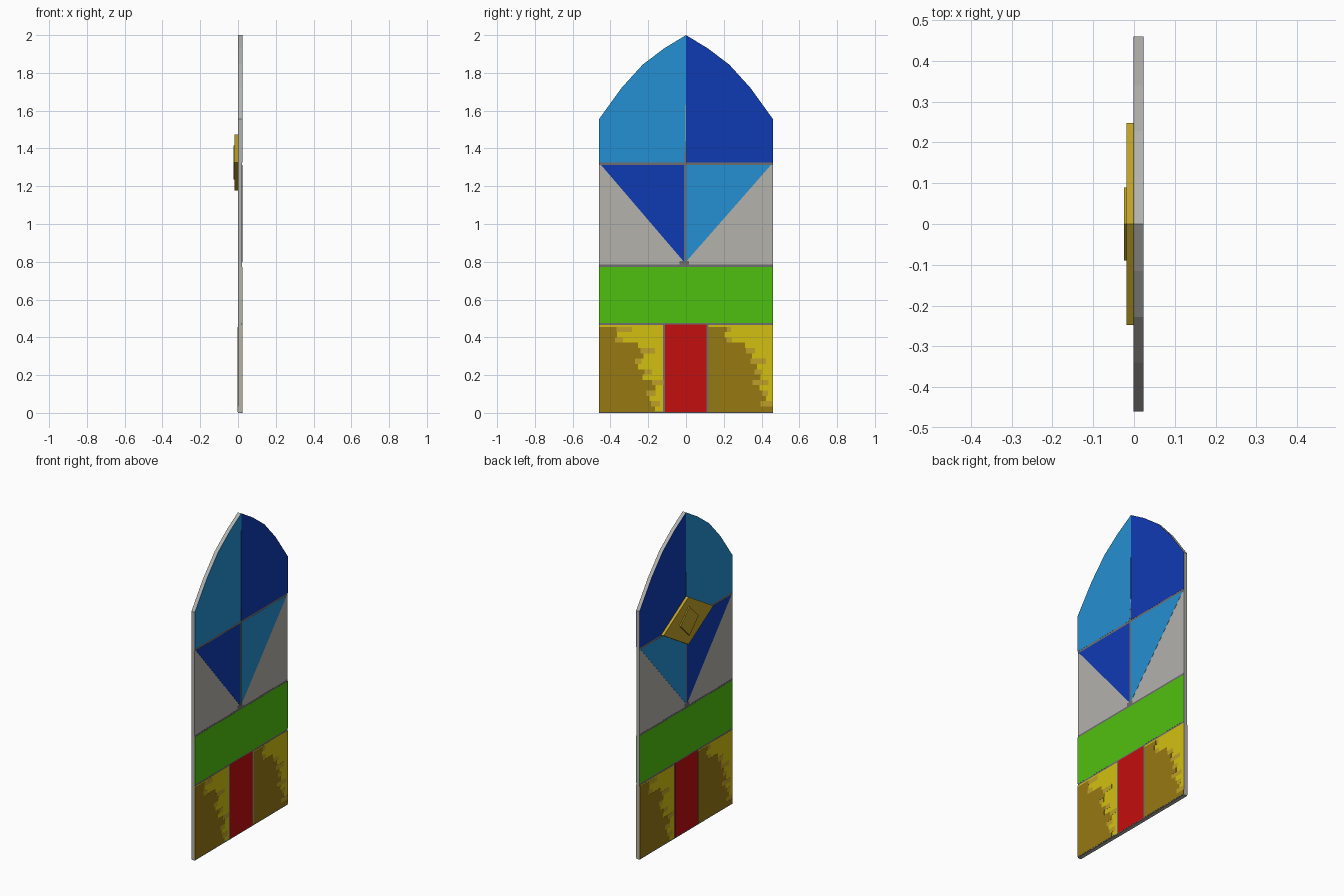
import bpy, bmesh, random

cube = bpy.data.objects.get("Cube")
if cube:
    bpy.data.objects.remove(cube, do_unlink=True)


def material(name, hex_colour):
    # convert a display colour to linear
    rgb = []
    for i in range(3):
        c = ((hex_colour >> (16 - 8 * i)) & 255) / 255
        rgb.append(c / 12.92 if c <= 0.04 else ((c + 0.055) / 1.055) ** 2.4)
    colour = (*rgb, 1)
    m = bpy.data.materials.new(name)
    m.use_nodes = True
    m.diffuse_color = colour
    m.node_tree.nodes["Principled BSDF"].inputs["Base Color"].default_value = colour
    return m


GREY = material("stone grey", 0xB4B2AC)
LEAD = material("lead grey", 0x6E6E70)
LIGHT = material("light blue", 0x2590D2)
DARK = material("dark blue", 0x0F3AB4)
GREEN = material("green", 0x50C010)
RED = material("red", 0xC40E0E)
YELLOW = material("yellow", 0xD2C010)
BROWN = material("brown", 0x967812)
GOLD = material("gold", 0xBEA028)


def prism(name, points, x0, x1, mat):
    """Extrude a (y, z) outline from x0 to x1."""
    bm = bmesh.new()
    low = [bm.verts.new((x0, y, z)) for y, z in points]
    high = [bm.verts.new((x1, y, z)) for y, z in points]
    bm.faces.new(low)
    bm.faces.new(high)
    n = len(points)
    for i in range(n):
        j = (i + 1) % n
        bm.faces.new((low[i], low[j], high[j], high[i]))
    bmesh.ops.recalc_face_normals(bm, faces=bm.faces)
    mesh = bpy.data.meshes.new(name)
    bm.to_mesh(mesh)
    bm.free()
    mesh.materials.append(mat)
    ob = bpy.data.objects.new(name, mesh)
    bpy.context.collection.objects.link(ob)
    return ob


THICK, SKIN, HALF = 0.022, 0.0004, 0.46


def paint(name, points, mat, layer=1, flip_back=False):
    """Thin plates on both broad sides of the panel."""
    t = SKIN * layer
    prism(name + "_right", points, THICK - SKIN, THICK + t, mat)
    back = [(-y, z) for y, z in points] if flip_back else points
    prism(name + "_left", back, -t, SKIN, mat)


def box(y0, y1, z0, z1):
    return [(y0, z0), (y1, z0), (y1, z1), (y0, z1)]


def mirror(points):
    return [(-y, z) for y, z in points]


# Panel with a pointed arch top
arch = [(-HALF, 1.556), (-0.34, 1.722), (-0.228, 1.845), (-0.115, 1.93), (0, 2.0)]
outline = [(-HALF, 0)] + arch + mirror(arch[:-1])[::-1] + [(HALF, 0)]
prism("panel", outline, 0, THICK, GREY)

# Lead lines between the panes
for z in (1.32, 0.777, 0.47):
    paint("lead_line", box(-HALF, HALF, z - 0.008, z + 0.008), LEAD)
paint("centre_lead", box(-0.014, 0.002, 0.78, 1.44), LEAD)
paint("lead_knot", box(-0.035, 0.015, 0.78, 0.805), LEAD)
paint("base_lead", box(-HALF, HALF, 0, 0.012), LEAD)
paint("door_frame", box(-0.122, 0.118, 0, 0.475), LEAD, 2)

# Upper panes
paint("upper_light_pane", [(-HALF, 1.326)] + arch + [(-0.002, 1.44), (-0.011, 1.326)], LIGHT, 2)
paint("upper_dark_pane", mirror([(-HALF, 1.326)] + arch + [(0, 1.326)]), DARK, 2)

# Lower triangular panes
paint("lower_dark_pane", [(-0.45, 1.313), (-0.011, 1.313), (-0.011, 0.80)], DARK, 2)
paint("lower_light_pane", [(0.45, 1.313), (0, 1.313), (0, 0.80)], LIGHT, 2)

# Green band and red door
paint("green_band", box(-HALF, HALF, 0.475, 0.773), GREEN, 2)
paint("red_door", box(-0.112, 0.108, 0.005, 0.468), RED, 3)

# Mottled walls: yellow ground, ragged brown shade and gold streaks
random.seed(4)
WALL, ROWS = 0.34, 16
for start in (-HALF, 0.12):
    paint("yellow_wall", box(start, start + WALL, 0.008, 0.464), YELLOW, 2, True)
    edge = []
    for r in range(ROWS):
        z0 = 0.006 + r * 0.45 / ROWS
        z1 = z0 + 0.45 / ROWS
        f = r / ROWS
        reach = WALL * min(1, max(0.12, 0.92 - 0.5 * f + random.uniform(-0.1, 0.1)))
        if f > 0.8:
            reach *= 0.55
        edge += [(start + reach, z0), (start + reach, z1)]
        if r % 2:
            end = min(start + WALL, start + reach + random.uniform(0.02, 0.09))
            paint("gold_streak", box(start + reach * 0.8, end, z0, z1), GOLD, 3, True)
    paint("brown_shade", [(start, 0.006)] + edge + [(start, edge[-1][1])], BROWN, 4, True)


# Raised diamond emblem on the -x side
def diamond(half_y, half_z, z=1.326):
    return [(-half_y, z), (0, z + half_z), (half_y, z), (0, z - half_z)]


prism("emblem", diamond(0.247, 0.149), -0.018, 0, GOLD)
prism("emblem_boss", diamond(0.09, 0.09), -0.025, -0.018, GOLD)
